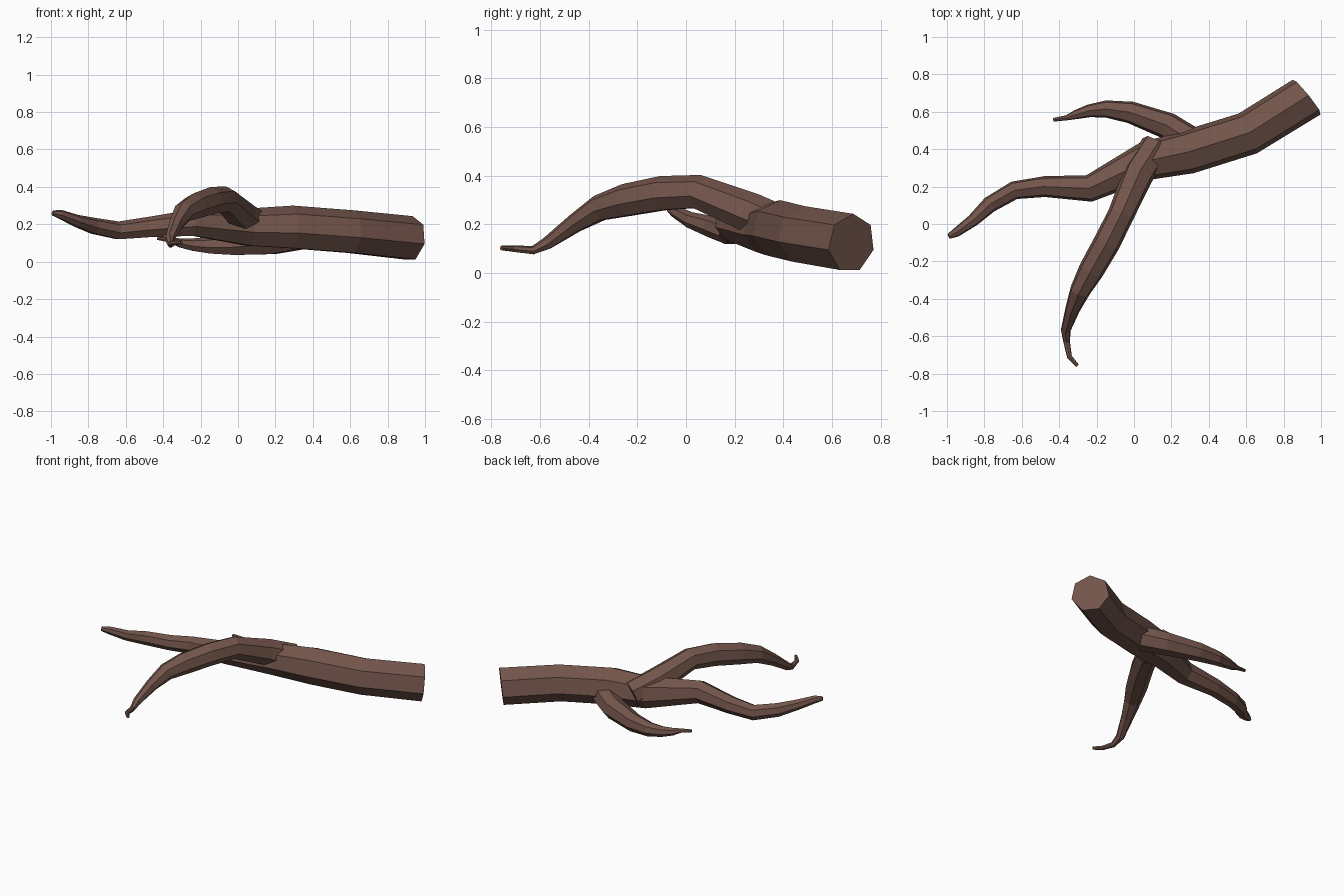
import bpy, bmesh, math
from mathutils import Vector

bark = bpy.data.materials.new("bark")
bark.diffuse_color = (0.17, 0.09, 0.07, 1)


def limb(name, path, sides=7, start_dir=None):
    """Flat-faced tapered tube; path rows are x, y, z, radius."""
    pts = [Vector(p[:3]) for p in path]
    bm = bmesh.new()
    rings = []
    for i, p in enumerate(pts):
        d = (pts[min(i + 1, len(pts) - 1)] - p).normalized() + (p - pts[max(i - 1, 0)]).normalized()
        if i == 0 and start_dir:
            d = Vector(start_dir)
        d.normalize()
        side = d.cross(Vector((0, 0, 1))).normalized()
        up = side.cross(d)
        ring = []
        for k in range(sides):
            a = 2 * math.pi * k / sides
            ring.append(bm.verts.new(p + path[i][3] * (up * math.cos(a) + side * math.sin(a))))
        rings.append(ring)
    for a, b in zip(rings, rings[1:]):
        for k in range(sides):
            n = (k + 1) % sides
            bm.faces.new((a[k], a[n], b[n], b[k]))
    bm.faces.new(rings[0])
    bm.faces.new(rings[-1])
    bmesh.ops.recalc_face_normals(bm, faces=bm.faces)
    me = bpy.data.meshes.new(name)
    bm.to_mesh(me)
    bm.free()
    me.materials.append(bark)
    bpy.context.collection.objects.link(bpy.data.objects.new(name, me))


# Main stem, from the cut end to the left tip
limb("main_stem", [
    (0.925, 0.68, 0.122, 0.122), (0.61, 0.485, 0.155, 0.12), (0.29, 0.385, 0.18, 0.12),
    (0.06, 0.335, 0.18, 0.105), (-0.24, 0.19, 0.205, 0.074), (-0.48, 0.2, 0.182, 0.057),
    (-0.64, 0.18, 0.165, 0.05), (-0.77, 0.105, 0.19, 0.045), (-0.86, 0.02, 0.217, 0.034),
    (-0.95, -0.045, 0.253, 0.025), (-0.99, -0.066, 0.26, 0.014)],
    start_dir=(-0.77, -0.62, 0.1))

# Arched branch reaching to the front
limb("front_branch", [
    (0.12, 0.42, 0.18, 0.085), (0.025, 0.27, 0.245, 0.085), (-0.07, 0.05, 0.332, 0.072),
    (-0.145, -0.1, 0.325, 0.074), (-0.23, -0.25, 0.297, 0.07), (-0.29, -0.36, 0.265, 0.056),
    (-0.33, -0.46, 0.202, 0.04), (-0.365, -0.57, 0.122, 0.027), (-0.36, -0.63, 0.093, 0.018),
    (-0.345, -0.71, 0.1, 0.014), (-0.302, -0.758, 0.103, 0.01)])

# Low branch on the back side
limb("back_branch", [
    (0.31, 0.44, 0.135, 0.08), (0.18, 0.525, 0.107, 0.074), (-0.02, 0.597, 0.09, 0.06),
    (-0.15, 0.615, 0.086, 0.047), (-0.24, 0.605, 0.09, 0.035), (-0.31, 0.585, 0.1, 0.025),
    (-0.36, 0.568, 0.114, 0.014), (-0.43, 0.557, 0.126, 0.01)])
